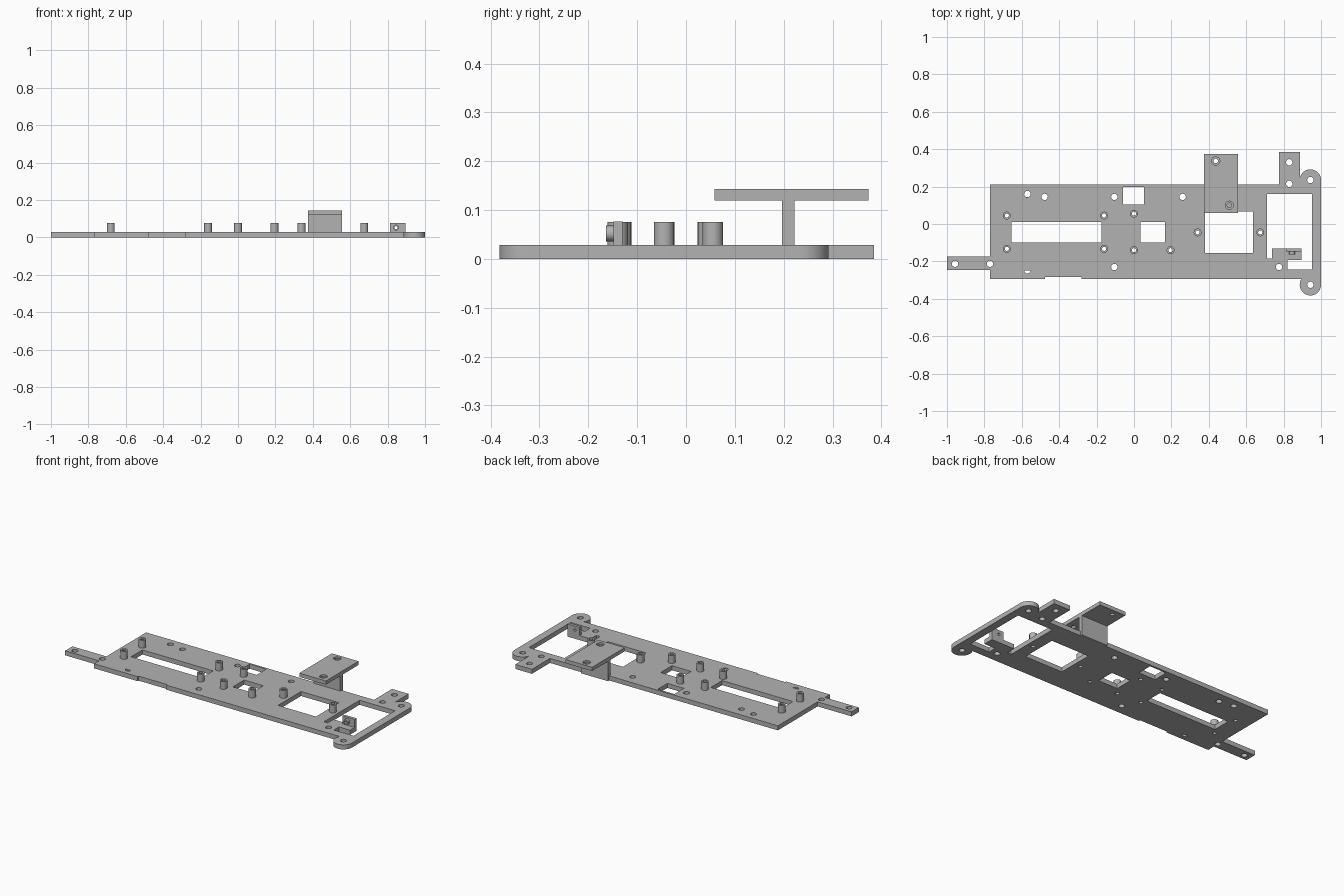
import bpy, bmesh, math

cube = bpy.data.objects.get("Cube")
if cube:
    bpy.data.objects.remove(cube, do_unlink=True)

grey = bpy.data.materials.new("plain grey")
grey.use_nodes = True
COLOUR = (0.45, 0.45, 0.45, 1)
grey.diffuse_color = COLOUR
grey.node_tree.nodes["Principled BSDF"].inputs["Base Color"].default_value = COLOUR


def arc(cx, cy, r, a0, a1, n=24):
    """Points along an arc, angles in degrees."""
    angles = [math.radians(a0 + (a1 - a0) * i / n) for i in range(n + 1)]
    return [(cx + r * math.cos(a), cy + r * math.sin(a)) for a in angles]


def circle(cx, cy, r):
    return arc(cx, cy, r, 0, 360)[:-1]


def rect(x0, x1, y0, y1):
    return [(x0, y0), (x1, y0), (x1, y1), (x0, y1)]


def slab(name, loops, low, high, upright=False):
    """Extrude an outline with holes along z, or along y when upright."""
    curve = bpy.data.curves.new(name, "CURVE")
    curve.dimensions = "2D"
    curve.fill_mode = "BOTH"
    curve.extrude = (high - low) / 2
    for loop in loops:
        spline = curve.splines.new("POLY")
        spline.points.add(len(loop) - 1)
        for point, (x, y) in zip(spline.points, loop):
            point.co = (x, y, 0, 1)
        spline.use_cyclic_u = True
    temp = bpy.data.objects.new(name + " outline", curve)
    bpy.context.collection.objects.link(temp)
    graph = bpy.context.evaluated_depsgraph_get()
    mesh = bpy.data.meshes.new_from_object(temp.evaluated_get(graph))
    bpy.data.objects.remove(temp, do_unlink=True)
    bpy.data.curves.remove(curve)

    # weld caps to walls
    bm = bmesh.new()
    bm.from_mesh(mesh)
    bmesh.ops.remove_doubles(bm, verts=bm.verts, dist=0.0001)
    bmesh.ops.recalc_face_normals(bm, faces=bm.faces)
    bm.to_mesh(mesh)
    bm.free()
    mesh.materials.clear()
    mesh.materials.append(grey)

    obj = bpy.data.objects.new(name, mesh)
    bpy.context.collection.objects.link(obj)
    middle = (low + high) / 2
    if upright:
        obj.rotation_euler.x = math.pi / 2
        obj.location.y = middle
    else:
        obj.location.z = middle
    bpy.ops.object.select_all(action="DESELECT")
    obj.select_set(True)
    bpy.context.view_layer.objects.active = obj
    bpy.ops.object.shade_smooth_by_angle(angle=math.radians(30))
    return obj


THICK = 0.028
EAR_X, EAR_R = 0.943, 0.057
FRONT_EAR, BACK_EAR = -0.325, 0.235

# Base plate outline: notched front edge, two round ears, back tab, side tongue
outline = [(-0.77, -0.293), (-0.475, -0.293), (-0.475, -0.284), (-0.28, -0.284), (-0.28, -0.293)]
outline += arc(EAR_X, FRONT_EAR, EAR_R, 146, 360)
outline += arc(EAR_X, BACK_EAR, EAR_R, 0, 165)
outline += [(0.888, 0.385), (0.775, 0.385), (0.775, 0.21), (-0.77, 0.21),
            (-0.77, -0.175), (-1, -0.175), (-1, -0.245), (-0.77, -0.245)]

# Large openings
windows = [
    rect(-0.655, -0.175, -0.1, 0.01),
    rect(0.035, 0.165, -0.1, 0.01),
    rect(-0.06, 0.053, 0.105, 0.198),
    rect(0.38, 0.637, -0.155, 0.068),
]
frame_opening = [(0.712, 0.16), (0.712, -0.185), (0.738, -0.185), (0.738, -0.13),
                 (0.895, -0.13), (0.895, -0.193), (0.82, -0.193), (0.82, -0.243),
                 (0.953, -0.243), (0.953, 0.16)]

# Screw holes and hollow posts
screw_spots = [(-0.57, 0.16), (-0.478, 0.145), (-0.105, 0.145), (0.26, 0.145),
               (-0.105, -0.23), (0.775, -0.23), (0.83, 0.33), (0.83, 0.215),
               (EAR_X, BACK_EAR), (EAR_X, FRONT_EAR), (-0.957, -0.213), (-0.77, -0.213)]
post_spots = [(-0.68, 0.045), (-0.68, -0.133), (-0.16, 0.045), (-0.16, -0.133), (0, 0.055),
              (0, -0.14), (0.195, -0.14), (0.34, -0.045), (0.675, -0.045)]
BORE = 0.011
holes = [circle(x, y, 0.017) for x, y in screw_spots]
holes += [circle(x, y, BORE) for x, y in post_spots]
holes.append(arc(-0.57, -0.248, 0.017, 180, 360, 12))

slab("base_plate", [outline, frame_opening] + windows + holes, 0, THICK)
for i, (x, y) in enumerate(post_spots):
    slab(f"post_{i + 1}", [circle(x, y, 0.021), circle(x, y, BORE)], THICK, 0.076)

# Raised platform on a wall, with counterbored holes
platform = rect(0.375, 0.555, 0.058, 0.374)
bores = [(0.437, 0.337), (0.51, 0.10)]
slab("platform_lower", [platform] + [circle(x, y, 0.012) for x, y in bores], 0.12, 0.133)
slab("platform_upper", [platform] + [circle(x, y, 0.022) for x, y in bores], 0.133, 0.143)
slab("platform_wall", [rect(0.375, 0.555, 0.197, 0.222)], 0, 0.12)

# Small upright bracket with a drilled boss
eye = circle(0.845, 0.052, 0.008)
slab("bracket", [rect(0.813, 0.895, THICK, 0.077), eye], -0.148, -0.13, True)
slab("bracket_boss", [circle(0.845, 0.052, 0.016), eye], -0.164, -0.148, True)
